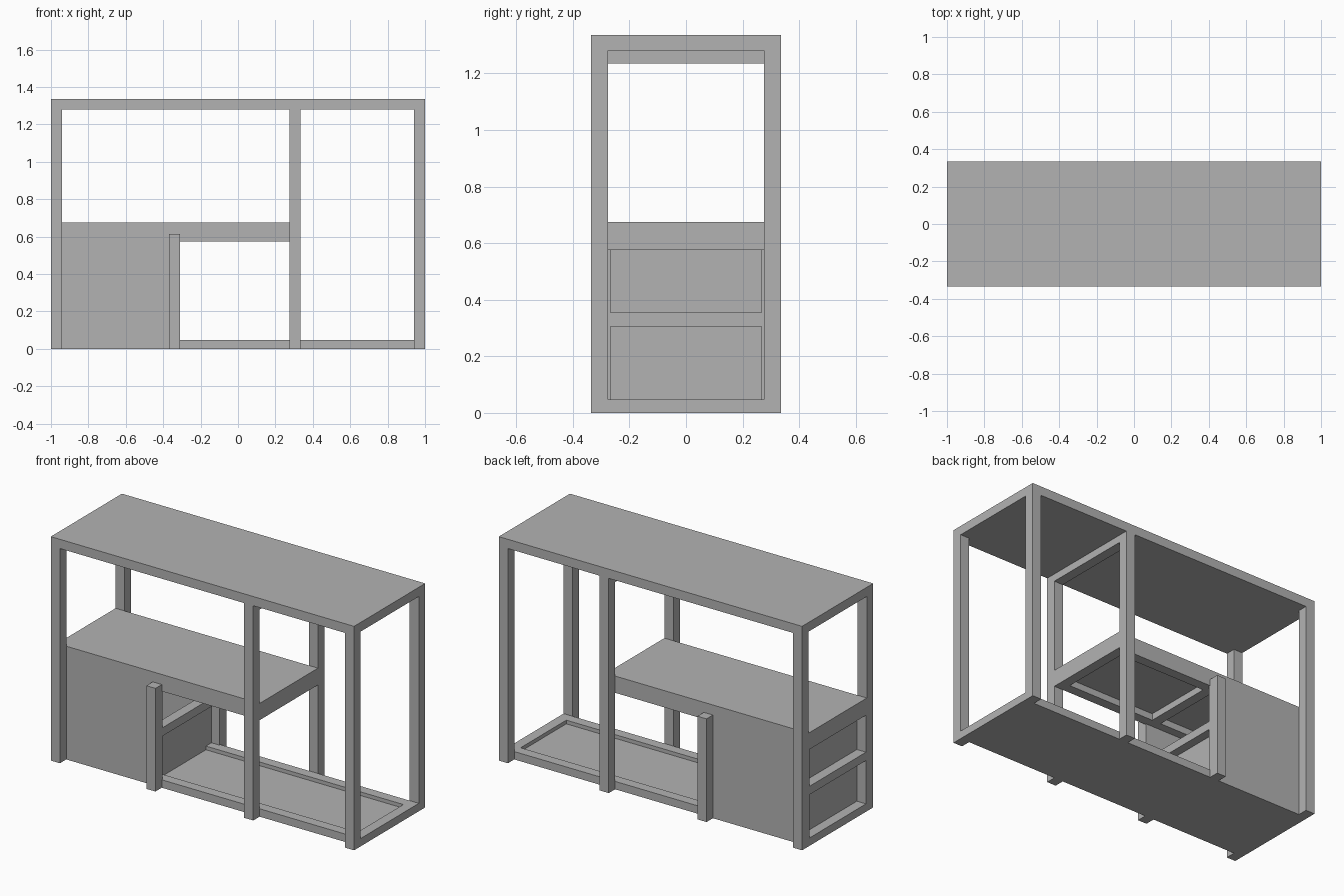
import bpy
import bmesh
from mathutils import Vector

if "Cube" in bpy.data.objects:
    bpy.data.objects.remove(bpy.data.objects["Cube"])

# One plain grey finish
grey = bpy.data.materials.new("plain grey")
grey.use_nodes = True
colour = (0.45, 0.45, 0.45, 1)
grey.diffuse_color = colour
grey.node_tree.nodes["Principled BSDF"].inputs["Base Color"].default_value = colour


def box(name, xs, ys, zs):
    """Box spanning the given x, y and z ranges."""
    low, high = (Vector(c) for c in zip(xs, ys, zs))
    bm = bmesh.new()
    bmesh.ops.create_cube(bm, size=1)
    for v in bm.verts:
        v.co = (low + high) / 2 + v.co * (high - low)
    mesh = bpy.data.meshes.new(name)
    bm.to_mesh(mesh)
    bm.free()
    mesh.materials.append(grey)
    obj = bpy.data.objects.new(name, mesh)
    bpy.context.collection.objects.link(obj)
    return obj


def rail_ring(name, xs, zs):
    """Rectangular frame of four rails between the post rows."""
    x0, x1 = xs
    for x, end in ((x0, "right"), (x1 - BAR, "left")):
        box(f"{name}_{end}_rail", (x, x + BAR), (-IN, IN), zs)
    for side, label in ((-1, "front"), (1, "back")):
        ys = sorted((side * IN, side * (IN - BAR)))
        box(f"{name}_{label}_rail", (x0 + BAR, x1 - BAR), ys, zs)


BAR = 0.06      # rail and post width
IN = 0.275      # inner face of the post rows
OUT = 0.335     # outer face of the post rows
TOP = 1.28      # underside of the roof slab
SHELF_END = 0.335
CAB_END = -0.31

# Roof slab and the cross rail below it
box("roof_slab", (-1, 1), (-OUT, OUT), (TOP, 1.335))
box("roof_cross_rail", (SHELF_END - BAR, SHELF_END), (-IN, IN), (1.235, TOP))

# Posts in front and back rows
posts = {"right": (-1, TOP), "cabinet": (CAB_END - BAR, 0.615),
         "middle": (SHELF_END - BAR, TOP), "left": (1 - BAR, TOP)}
for label, (x, height) in posts.items():
    box(f"front_{label}_post", (x, x + BAR), (-OUT, -IN), (0, height))
    box(f"back_{label}_post", (x, x + BAR), (IN, OUT), (0, height))

# Base tray: raised rim around a thin floor
rail_ring("base", (-1, 1), (0, 0.047))
box("base_floor", (BAR - 1, 1 - BAR), (BAR - IN, IN - BAR), (0, 0.025))

# Shelf slab with hollow rail frame and a cross rail over the cabinet end
box("shelf_slab", (-1, SHELF_END), (-IN, IN), (0.615, 0.675))
rail_ring("shelf", (-1, SHELF_END), (0.575, 0.615))
box("shelf_cross_rail", (CAB_END - BAR, CAB_END), (BAR - IN, IN - BAR), (0.575, 0.615))

# Cabinet walls, end rails and recessed end panels
SKIN = 0.008
for side, label in ((-1, "front"), (1, "back")):
    ys = sorted((side * IN, side * (IN - SKIN)))
    box(f"cabinet_{label}_wall", (-1, CAB_END), ys, (0.047, 0.575))
inner = (SKIN - IN, IN - SKIN)
for x, label in ((-1, "right"), (CAB_END - BAR, "left")):
    box(f"cabinet_{label}_middle_rail", (x, x + BAR), inner, (0.305, 0.355))
box("cabinet_right_panel", (BAR - 1, BAR - 1 + SKIN), inner, (0.025, 0.615))
box("cabinet_left_panel", (CAB_END - BAR, CAB_END - BAR + SKIN), inner, (0.025, 0.305))
